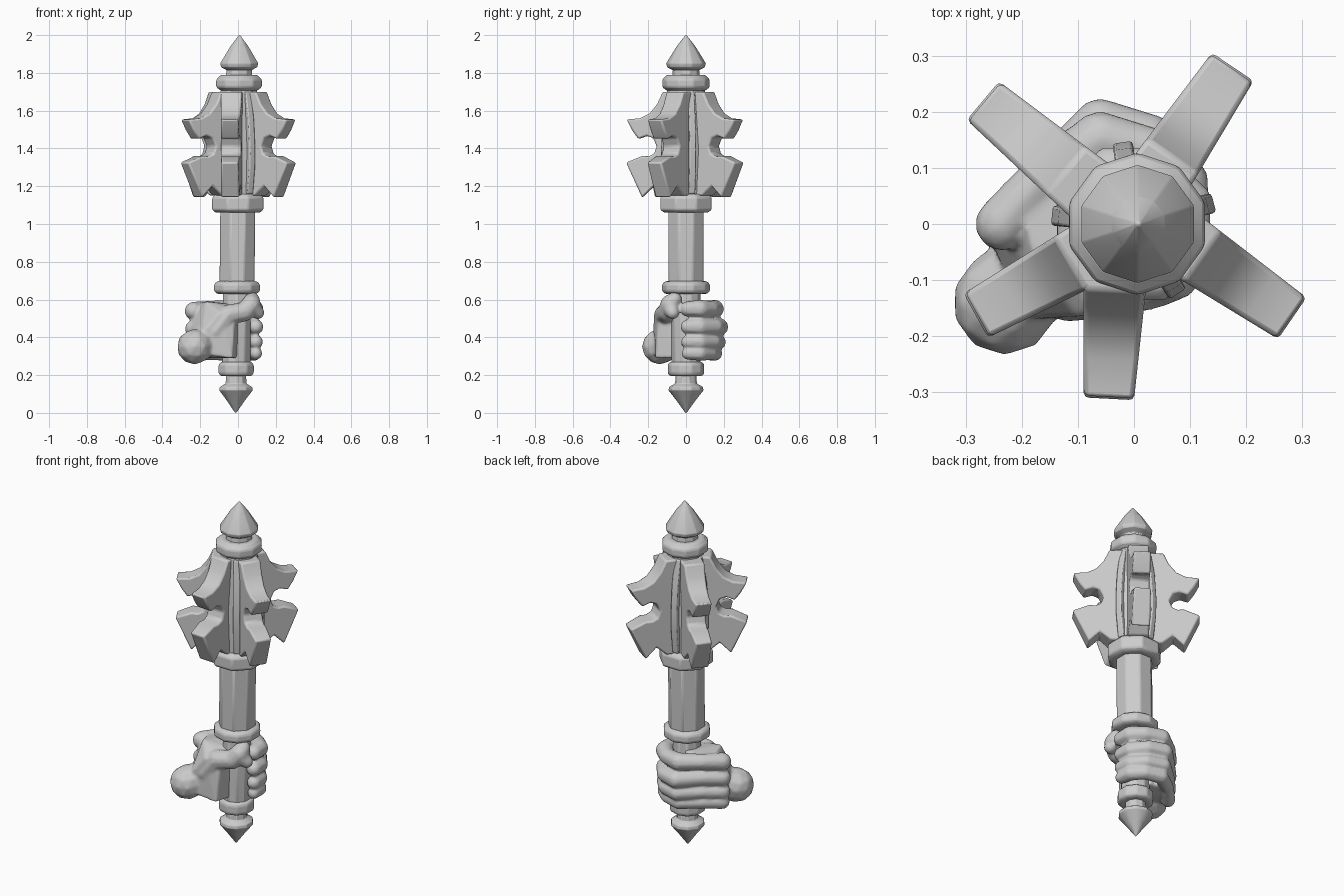
import bpy, bmesh, math
from mathutils import Vector

if "Cube" in bpy.data.objects:
    bpy.data.objects.remove(bpy.data.objects["Cube"])


def finish(name, bm, bevel=0.0, angle=35):
    bmesh.ops.recalc_face_normals(bm, faces=bm.faces[:])
    me = bpy.data.meshes.new(name)
    bm.to_mesh(me)
    bm.free()
    ob = bpy.data.objects.new(name, me)
    bpy.context.collection.objects.link(ob)
    if bevel:
        m = ob.modifiers.new("soft_edges", "BEVEL")
        m.width, m.segments, m.limit_method = bevel, 2, "ANGLE"
        m.angle_limit = math.radians(30)
    bpy.ops.object.select_all(action="DESELECT")
    ob.select_set(True)
    bpy.context.view_layer.objects.active = ob
    bpy.ops.object.shade_smooth_by_angle(angle=math.radians(angle))
    return ob


def lathe(name, profile, sides=10, bevel=0.008):
    """Faceted turned part; the shaft leans very slightly in x."""
    bm = bmesh.new()
    rings = []
    for r, z in profile:
        cx = 0.01 * (z - 1.2)
        rings.append([bm.verts.new((cx + r * math.cos(2 * math.pi * (i + .5) / sides),
                                    r * math.sin(2 * math.pi * (i + .5) / sides), z))
                      for i in range(sides)])
    for a, b in zip(rings, rings[1:]):
        for i in range(sides):
            j = (i + 1) % sides
            bm.faces.new((a[i], a[j], b[j], b[i]))
    bm.faces.new(rings[0][::-1])
    bm.faces.new(rings[-1])
    return finish(name, bm, bevel)


def extruded(name, profile, origin, ang, half, bevel):
    """Radial plate from an (r, z) outline; half(r) gives half thickness."""
    d = Vector((math.cos(ang), math.sin(ang), 0))
    n = Vector((-d.y, d.x, 0))
    bm = bmesh.new()
    sides = [[bm.verts.new(origin + d * r + n * s * half(r) + Vector((0, 0, z)))
              for r, z in profile] for s in (-1, 1)]
    bm.faces.new(sides[0])
    bm.faces.new(sides[1][::-1])
    k = len(profile)
    for i in range(k):
        j = (i + 1) % k
        bm.faces.new((sides[0][i], sides[1][i], sides[1][j], sides[0][j]))
    return finish(name, bm, bevel)


def limb(bm, pts):
    """Chain of tapered capsules through (x, y, z, radius) joints."""
    for a, b in zip(pts, pts[1:]):
        part = bmesh.new()
        for x, y, z, r in (a, b):
            s = bmesh.ops.create_icosphere(part, subdivisions=2, radius=r)
            bmesh.ops.translate(part, verts=s["verts"], vec=(x, y, z))
        hull_into(bm, [v.co.copy() for v in part.verts])
        part.free()


def hull_into(bm, cos):
    part = bmesh.new()
    for c in cos:
        part.verts.new(c)
    res = bmesh.ops.convex_hull(part, input=part.verts[:])
    junk = {v for v in res["geom_interior"] if isinstance(v, bmesh.types.BMVert)}
    bmesh.ops.delete(part, geom=list(junk), context="VERTS")
    bmesh.ops.recalc_face_normals(part, faces=part.faces[:])
    tmp = bpy.data.meshes.new("tmp")
    part.to_mesh(tmp)
    part.free()
    bm.from_mesh(tmp)
    bpy.data.meshes.remove(tmp)


# Turned parts, bottom to top
lathe("pommel_spike", [(.003, 0), (.05, .065), (.093, .12), (.09, .137), (.058, .155), (.055, .21)])
lathe("pommel_ring", [(.085, .195), (.098, .21), (.098, .255), (.085, .27)])
lathe("grip", [(.078, .25), (.078, .65)])
lathe("upper_grip_ring", [(.11, .63), (.128, .645), (.128, .68), (.11, .697)])
lathe("shaft", [(.1, .68), (.1, 1.08)], 8)
lathe("head_collar", [(.125, 1.06), (.147, 1.075), (.147, 1.14), (.125, 1.16)], 8)
lathe("head_core", [(.115, 1.14), (.125, 1.4), (.1, 1.72)])
lathe("top_ring", [(.1, 1.705), (.127, 1.725), (.127, 1.765), (.1, 1.79)])
lathe("top_spike", [(.075, 1.77), (.07, 1.815), (.1, 1.83), (.106, 1.85), (.05, 1.94), (.003, 2.0)])

# Five flanges, each given by its tip position and direction
outline = [(.01, 1.70), (.12, 1.70), (.15, 1.635), (.19, 1.585), (.24, 1.56), (.312, 1.553),
           (.282, 1.495), (.25, 1.45), (.205, 1.467), (.172, 1.455), (.152, 1.412),
           (.166, 1.372), (.195, 1.358), (.23, 1.36), (.315, 1.325), (.23, 1.14),
           (.17, 1.20), (.115, 1.15), (.01, 1.15)]
tips = [(.178, .283, 56), (-.272, .222, 140), (-.285, -.165, 209),
        (-.045, -.315, 267), (.285, -.17, -34.5)]
for i, (x, y, deg) in enumerate(tips):
    a = math.radians(deg)
    origin = Vector((x - .315 * math.cos(a), y - .315 * math.sin(a), 0))
    extruded(f"flange_{i + 1}", outline, origin, a, lambda r: .062 - .055 * r, .009)

# Thin bowed ribs between the flanges
rib = [(.05, 1.16), (.125, 1.16), (.145, 1.3), (.147, 1.4), (.135, 1.55), (.105, 1.70), (.05, 1.70)]
for i, deg in enumerate((15, 98, 174, 238, 302)):
    extruded(f"rib_{i + 1}", rib, Vector((0, 0, 0)), math.radians(deg), lambda r: .018, .006)

# Gripping fist: palm, wrist ball, fingers and thumb fused together
bm = bmesh.new()
hull_into(bm, [Vector(p) for p in (
    (-.19, -.17, .31), (-.19, -.17, .42), (-.03, -.16, .29), (-.02, -.15, .44),
    (-.10, -.165, .53), (-.01, -.13, .55), (-.17, -.08, .59), (-.26, -.02, .46),
    (-.24, -.02, .30), (-.21, .05, .58), (-.20, .06, .29), (0, -.05, .29),
    (0, -.05, .57), (-.05, .08, .30), (-.05, .08, .58))])
limb(bm, [(-.23, -.14, .35, .094), (-.20, -.11, .36, .088)])
for z, r, reach in ((.55, .049, -.015), (.455, .047, .01), (.375, .044, .0), (.315, .04, -.015)):
    limb(bm, [(-.235, .0, z - .01, r), (-.16, .085, z, r * .88), (-.06, .168 + reach, z, r),
              (.03, .145 + reach, z, r * .9), (.085, .075, z, r), (.095, .01, z, r * .85)])
limb(bm, [(-.12, -.10, .43, .075), (-.05, -.115, .52, .055), (.035, -.10, .535, .052),
          (.07, -.085, .575, .052), (.075, -.06, .60, .04)])
limb(bm, [(.07, -.085, .565, .05), (.105, -.07, .53, .035)])
fist = finish("fist", bm, angle=60)
m = fist.modifiers.new("fuse", "REMESH")
m.mode, m.voxel_size, m.use_smooth_shade = "VOXEL", .008, True
m = fist.modifiers.new("soften", "SMOOTH")
m.factor, m.iterations = .5, 3
